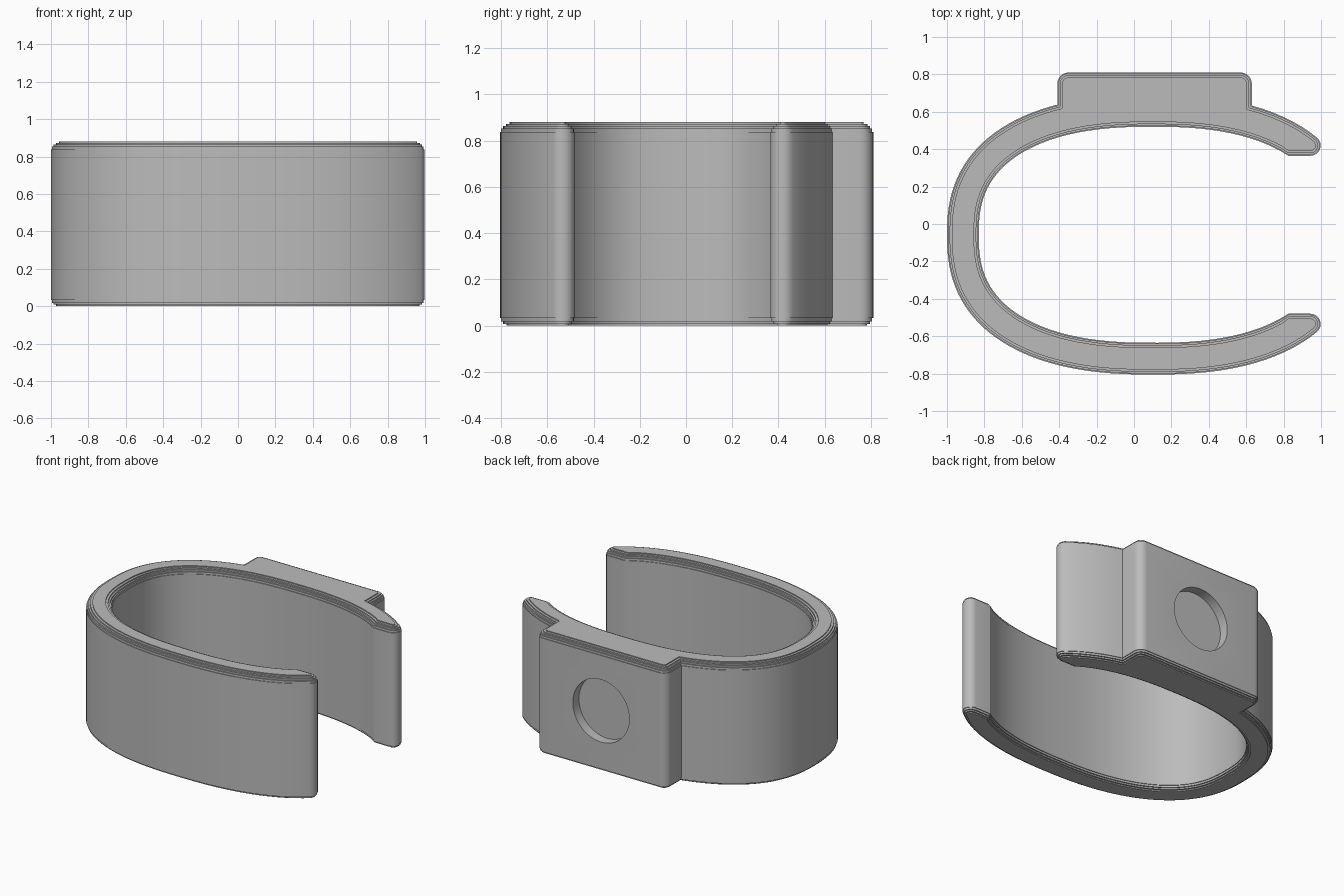
import bpy, bmesh, math

if "Cube" in bpy.data.objects:
    bpy.data.objects.remove(bpy.data.objects["Cube"])

A, B, N = 1.1, 0.7475, 2.4        # half sizes and exponent of the outer oval
CX, CY = 0.10, -0.0575            # centre of the oval
WALL, HEIGHT, TIP = 0.17, 0.88, 0.055
BLOCK = (-0.41, 0.63, 0.81, 0.06)  # left, right, back, corner radius


def angle_at(x):
    """Oval parameter (upper half) where the outer curve reaches x."""
    c = (x - CX) / A
    return math.acos(math.copysign(abs(c) ** (N / 2), c))


def oval(t, inset):
    """Point of the oval moved inward along its normal, and that normal's angle."""
    c, s = math.cos(t), math.sin(t)
    u = math.copysign(abs(c) ** (2 / N), c)
    v = math.copysign(abs(s) ** (2 / N), s)
    nx = math.copysign(abs(u) ** (N - 1), u) / A
    ny = math.copysign(abs(v) ** (N - 1), v) / B
    m = math.hypot(nx, ny)
    return (CX + A * u - inset * nx / m, B * v - inset * ny / m), math.atan2(ny, nx)


def span(a, b, n):
    return [a + (b - a) * i / (n - 1) for i in range(n)]


def arc(cx, cy, r, a, b, n=7):
    return [(cx + r * math.cos(t), cy + r * math.sin(t)) for t in span(a, b, n)]


def outline(d):
    """Closed outline of the clip, shrunk by d."""
    t_tip, t_in = angle_at(0.978), angle_at(0.865)
    left, right, back, r = BLOCK

    # Block on the back arm: meets the oval where its sides cross it
    def meet(x):
        t = angle_at(x)
        for _ in range(12):
            t += oval(t, d)[0][0] - x
        return t
    t_r, t_l = meet(right - d), meet(left + d)
    outer = [oval(t, d)[0] for t in span(t_tip, t_r, 8)]
    top, rr = back - CY - d, r - d
    outer += arc(right - d - rr, top - rr, rr, 0, math.pi / 2)
    outer += arc(left + d + rr, top - rr, rr, math.pi / 2, math.pi)
    outer += [oval(t, d)[0] for t in span(t_l, 2 * math.pi - t_tip, 72)]

    # Rounded arm ends with a short flat on the inside
    (px, py), na = oval(t_tip, TIP)
    tip = arc(px, py, TIP - d, na, -math.pi / 2, 9)[1:]
    front_tip = [(x, -y) for x, y in tip]
    inner = [oval(t, WALL - d)[0] for t in span(2 * math.pi - t_in, t_in, 80)]
    flat = [(0.825, tip[-1][1])]
    pts = outer + front_tip + [(0.825, -tip[-1][1])] + inner + flat + tip[::-1]
    return [(x, y + CY) for x, y in pts]


# Clip body: stack of outlines with finely stepped rims at top and bottom
steps = [(0, .028), (.008, .028), (.008, .014), (.018, .014), (.018, .005), (.032, .005),
         (.032, 0), (.838, 0), (.838, .005), (.853, .005), (.853, .014), (.864, .014),
         (.864, .026), (.873, .026), (.873, .042), (HEIGHT, .042)]
bm = bmesh.new()
rings = [[bm.verts.new((x, y, z)) for x, y in outline(d)] for z, d in steps]
count = len(rings[0])
for low, high in zip(rings, rings[1:]):
    for i in range(count):
        j = (i + 1) % count
        bm.faces.new((low[i], low[j], high[j], high[i]))
bm.faces.new(rings[0][::-1])
bm.faces.new(rings[-1])
bmesh.ops.recalc_face_normals(bm, faces=bm.faces)
mesh = bpy.data.meshes.new("clip_body")
bm.to_mesh(mesh)
bm.free()
body = bpy.data.objects.new("clip_body", mesh)
bpy.context.collection.objects.link(body)

grey = bpy.data.materials.new("plain grey")
grey.diffuse_color = (0.5, 0.5, 0.5, 1)
grey.use_nodes = True
grey.node_tree.nodes["Principled BSDF"].inputs["Base Color"].default_value = grey.diffuse_color
mesh.materials.append(grey)

# Round pocket in the back of the block
DEPTH = 0.07
bpy.ops.mesh.primitive_cylinder_add(vertices=64, radius=0.225, depth=2 * DEPTH,
                                    location=(0.11, BLOCK[2], HEIGHT / 2),
                                    rotation=(math.pi / 2, 0, 0))
cutter = bpy.context.object
cutter.name = "pocket_cutter"
cutter.data.materials.append(grey)
bpy.context.view_layer.objects.active = body
cut = body.modifiers.new("pocket", 'BOOLEAN')
cut.object = cutter
cut.operation = 'DIFFERENCE'
cut.solver = 'EXACT'
bpy.ops.object.select_all(action='DESELECT')
body.select_set(True)
bpy.ops.object.modifier_apply(modifier=cut.name)
bpy.data.objects.remove(cutter)
bpy.ops.object.shade_smooth_by_angle(angle=math.radians(30))
